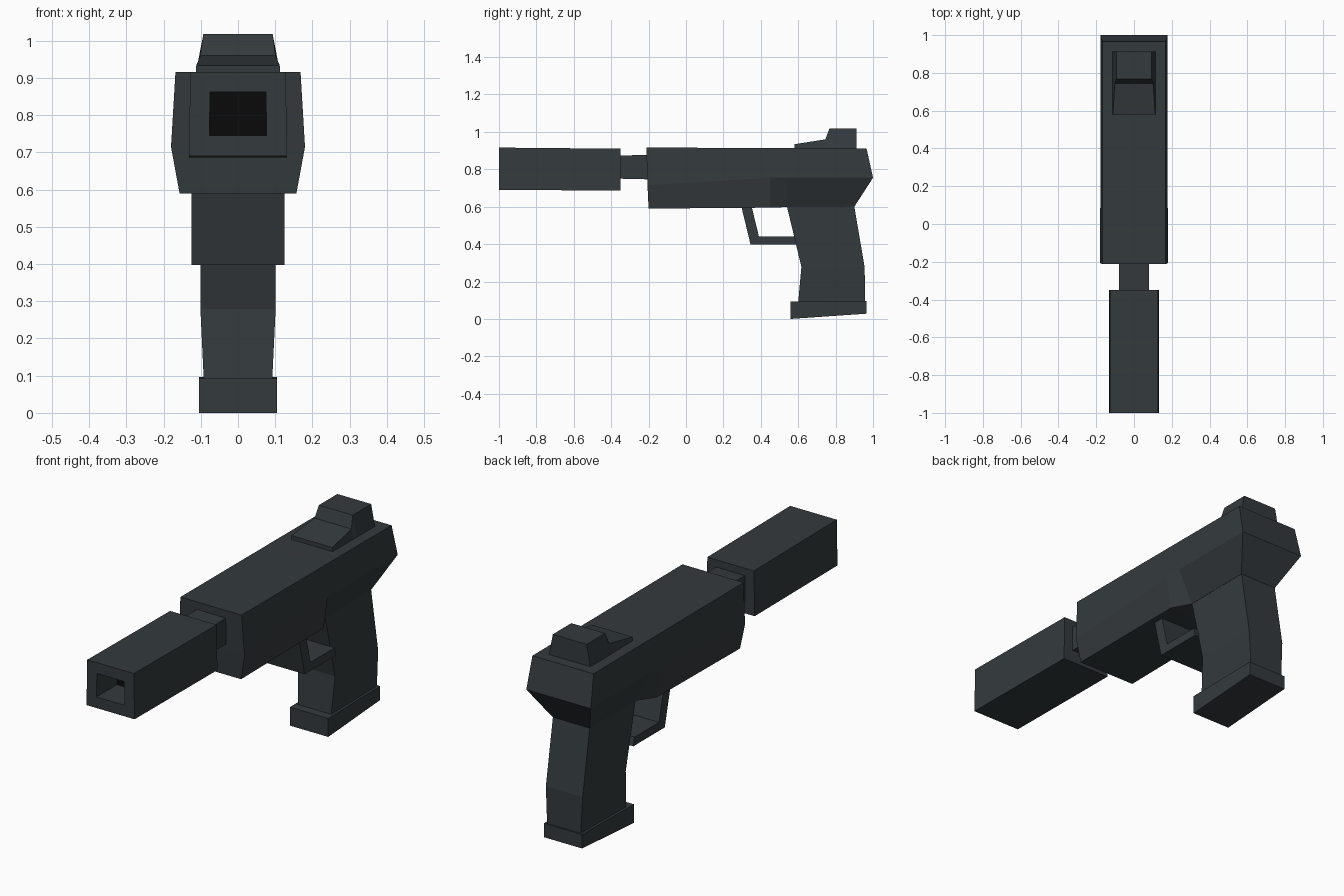
import bpy, bmesh


def material(name, color):
    m = bpy.data.materials.new(name)
    m.diffuse_color = color
    return m


slate = material("dark_slate", (0.034, 0.042, 0.047, 1))
black = material("black", (0.003, 0.003, 0.003, 1))


def loft(name, sections, end_black=False):
    """Skin mirrored sections; each section point is (y, z, half_width)."""
    bm = bmesh.new()
    n = len(sections[0])
    rings = []
    for s in sections:
        right = [bm.verts.new((w, y, z)) for y, z, w in s]
        left = [bm.verts.new((-w, y, z)) for y, z, w in reversed(s)]
        rings.append(right + left)
    for a, b in zip(rings, rings[1:]):
        for i in range(2 * n):
            j = (i + 1) % (2 * n)
            bm.faces.new((a[i], a[j], b[j], b[i]))
    for r in (rings[0], rings[-1]):
        for i in range(n - 1):
            f = bm.faces.new((r[i], r[i + 1], r[2 * n - 2 - i], r[2 * n - 1 - i]))
    if end_black:
        f.material_index = 1
    bmesh.ops.recalc_face_normals(bm, faces=bm.faces[:])
    mesh = bpy.data.meshes.new(name)
    bm.to_mesh(mesh)
    bm.free()
    mesh.materials.append(slate)
    mesh.materials.append(black)
    obj = bpy.data.objects.new(name, mesh)
    bpy.context.collection.objects.link(obj)
    return obj


def box_section(y, top, bottom, w_top, w_bottom):
    return [(y, top, w_top), (y, bottom, w_bottom)]


# front tube: outer shell, then folded inward to a shallow dark bore
loft("front_tube", [
    box_section(-0.35, 0.91, 0.686, 0.128, 0.132),
    box_section(-1.0, 0.916, 0.69, 0.128, 0.132),
    box_section(-1.0, 0.862, 0.745, 0.075, 0.077),
    box_section(-0.84, 0.862, 0.745, 0.075, 0.077),
], end_black=True)

# narrow neck between tube and body
loft("neck", [
    box_section(-0.36, 0.873, 0.75, 0.08, 0.08),
    box_section(-0.19, 0.878, 0.746, 0.08, 0.08),
])

# body: top, widest and bottom edges, narrowing to the grip at the back
loft("body", [
    [(-0.212, 0.916, 0.168), (-0.206, 0.715, 0.18), (-0.2, 0.59, 0.157)],
    [(0.45, 0.914, 0.168), (0.45, 0.755, 0.177), (0.45, 0.595, 0.155)],
    [(0.54, 0.914, 0.168), (0.54, 0.755, 0.177), (0.54, 0.598, 0.102)],
    [(0.965, 0.912, 0.168), (1.0, 0.755, 0.177), (0.9, 0.6, 0.102)],
])

# grip: front and back edges, stacked downward
loft("grip", [
    [(0.54, 0.6, 0.101), (0.9, 0.6, 0.101)],
    [(0.617, 0.278, 0.101), (0.955, 0.278, 0.101)],
    [(0.6, 0.09, 0.092), (0.958, 0.09, 0.092)],
])

# slanted plate under the grip
loft("grip_base", [
    [(0.558, 0.092, 0.105), (0.965, 0.097, 0.105)],
    [(0.558, 0.0, 0.105), (0.965, 0.028, 0.105)],
])

# guard loop: outer and inner edges along an L-shaped path
loft("guard", [
    [(0.295, 0.605, 0.125), (0.35, 0.605, 0.125)],
    [(0.345, 0.398, 0.125), (0.39, 0.44, 0.125)],
    [(0.592, 0.398, 0.125), (0.582, 0.44, 0.125)],
])

# rear sight: low ramp rising into a block
loft("rear_sight", [
    box_section(0.58, 0.934, 0.91, 0.112, 0.114),
    box_section(0.745, 0.96, 0.91, 0.101, 0.114),
    box_section(0.767, 1.018, 0.91, 0.093, 0.114),
    box_section(0.912, 1.018, 0.91, 0.093, 0.114),
])
